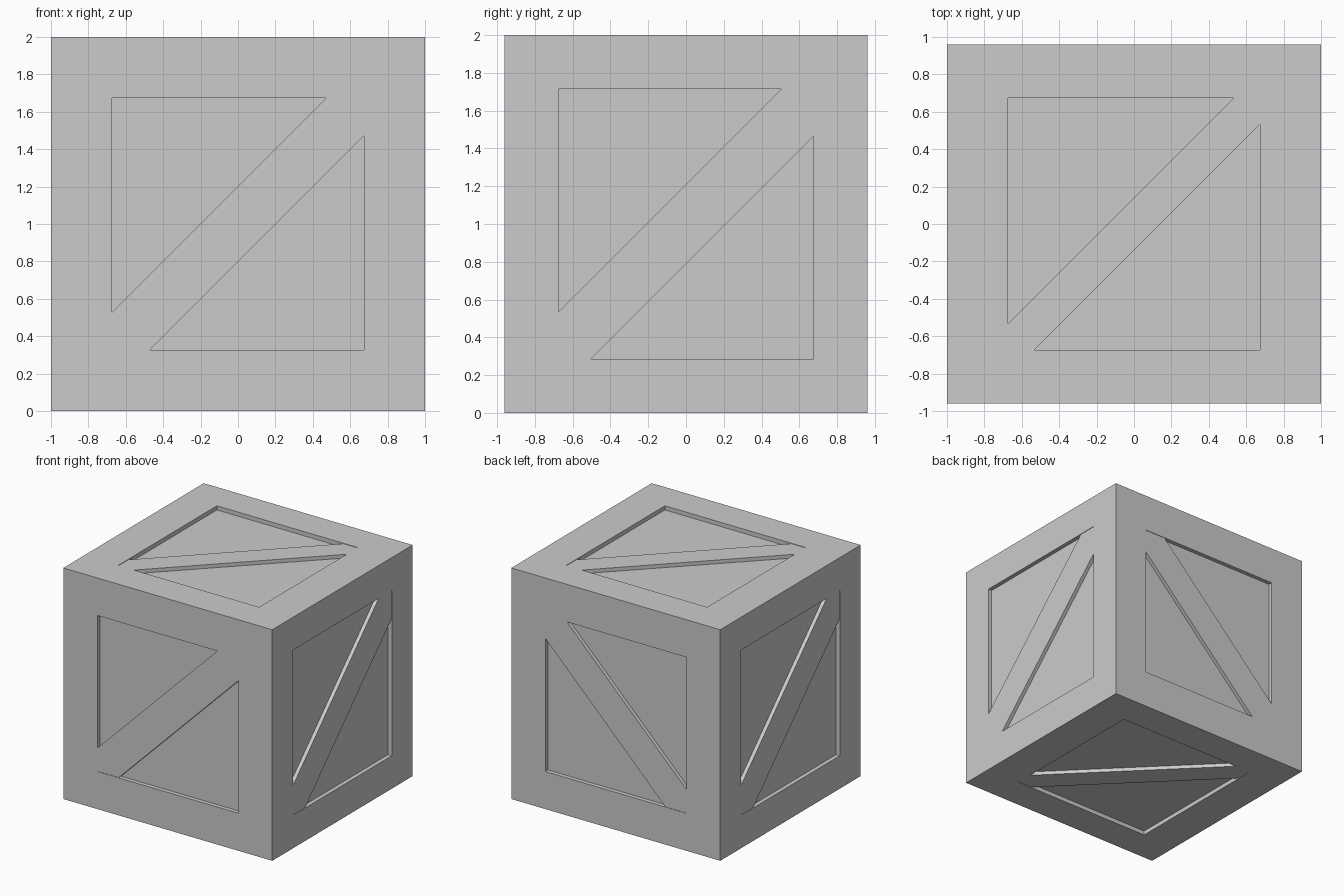
import bpy, bmesh
from mathutils import Vector

if "Cube" in bpy.data.objects:
    bpy.data.objects.remove(bpy.data.objects["Cube"])

HX, HY, HZ = 1.0, 0.96, 1.0      # half sizes of the crate
IX, IY = 0.675, 0.675            # inner edges of the frame beams
DEPTH, STEP = 0.036, 0.004       # panel recess, brace recess
CENTRE = Vector((0, 0, 1))


def make_object(name, bm):
    bmesh.ops.recalc_face_normals(bm, faces=bm.faces)
    mesh = bpy.data.meshes.new(name)
    bm.to_mesh(mesh)
    bm.free()
    obj = bpy.data.objects.new(name, mesh)
    obj.location = CENTRE
    bpy.context.collection.objects.link(obj)


def box(name, lo, hi):
    bm = bmesh.new()
    bmesh.ops.create_cube(bm, size=1)
    lo, hi = Vector(lo), Vector(hi)
    for v in bm.verts:
        v.co = Vector([(a + b) / 2 + c * (b - a) for a, b, c in zip(lo, hi, v.co)])
    make_object(name, bm)


def span(sign, inner, outer):
    return sorted((sign * inner, sign * outer))


def brace(name, a, b, k, place):
    """Diagonal plank clipped to an opening of half size a x b."""
    outline = [(-a, -b), (k - b, -b), (a, a - k), (a, b), (b - k, b), (-a, k - a)]
    bm = bmesh.new()
    face = bm.faces.new([bm.verts.new(place(u, v, STEP)) for u, v in outline])
    inward = Vector(place(0, 0, DEPTH + 0.03)) - Vector(place(0, 0, STEP))
    ext = bmesh.ops.extrude_face_region(bm, geom=[face], use_keep_orig=True)
    moved = [g for g in ext["geom"] if isinstance(g, bmesh.types.BMVert)]
    bmesh.ops.translate(bm, verts=moved, vec=inward)
    make_object(name, bm)


# Inner panels
core = Vector((HX - DEPTH, HY - DEPTH, HZ - DEPTH))
box("inner_panels", -core, core)

# Corner posts and horizontal rails
for s in (-1, 1):
    for t in (-1, 1):
        x, y = span(s, IX, HX), span(t, IY, HY)
        box("corner_post", (x[0], y[0], -HZ), (x[1], y[1], HZ))
        z = span(t, 0.675, HZ)
        y = span(s, IY, HY)
        box("long_rail", (-IX, y[0], z[0]), (IX, y[1], z[1]))
        z = span(t, 0.715, HZ)
        box("side_rail", (x[0], -IY, z[0]), (x[1], IY, z[1]))

# Diagonal braces, one per face
brace("front_brace", IX, 0.675, 0.203, lambda u, v, d: (u, d - HY, v))
brace("back_brace", IX, 0.675, 0.203, lambda u, v, d: (u, HY - d, v))
brace("right_brace", IY, 0.715, 0.21, lambda u, v, d: (HX - d, u, v))
brace("left_brace", IY, 0.715, 0.21, lambda u, v, d: (d - HX, -u, v))
brace("top_brace", IX, IY, 0.14, lambda u, v, d: (u, v, HZ - d))
brace("bottom_brace", IX, IY, 0.14, lambda u, v, d: (u, -v, d - HZ))
